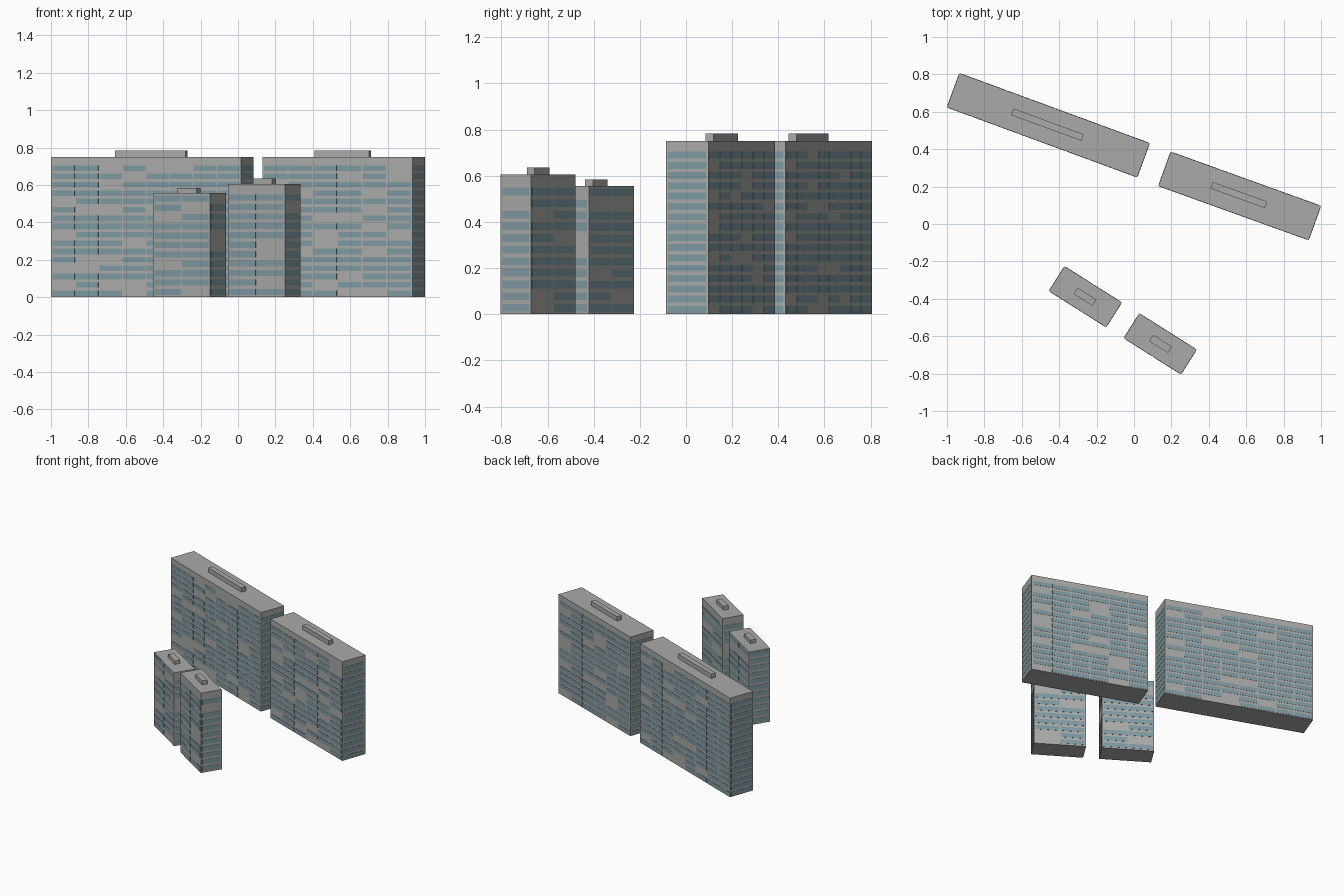
import bpy
import bmesh
import math
import random
from mathutils import Matrix, Vector

cube = bpy.data.objects.get("Cube")
if cube:
    bpy.data.objects.remove(cube, do_unlink=True)

random.seed(7)


def make_material(name, colour):
    mat = bpy.data.materials.new(name)
    mat.use_nodes = True
    mat.diffuse_color = colour
    bsdf = mat.node_tree.nodes["Principled BSDF"]
    bsdf.inputs["Base Color"].default_value = colour
    bsdf.inputs["Roughness"].default_value = 0.8
    return mat


CONCRETE = make_material("concrete grey", (0.40, 0.41, 0.395, 1))
GLASS = make_material("window blue grey", (0.21, 0.32, 0.36, 1))


def add_box(bm, centre, size):
    matrix = Matrix.Translation(centre) @ Matrix.Diagonal((*size, 1))
    bmesh.ops.create_cube(bm, size=1, matrix=matrix)


def finish(bm, name, material, place):
    mesh = bpy.data.meshes.new(name)
    bm.to_mesh(mesh)
    bm.free()
    mesh.materials.append(material)
    obj = bpy.data.objects.new(name, mesh)
    obj.matrix_world = place
    bpy.context.collection.objects.link(obj)


def add_facade(bm, width, offset, turn, columns, rows, first, pitch, tall, missing):
    """Thin window plates on one wall, with some cells left blank."""
    rotation = Matrix.Rotation(turn, 4, "Z")
    cell = (width - 0.012) / columns
    for row in range(rows):
        for col in range(columns):
            if random.random() < missing:
                continue
            x = (col + 0.5 - columns / 2) * cell
            spot = Vector((x, -offset, first + row * pitch))
            matrix = (rotation @ Matrix.Translation(spot)
                      @ Matrix.Diagonal((cell - 0.008, 0.003, tall, 1)))
            bmesh.ops.create_cube(bm, size=1, matrix=matrix)


def build_block(name, centre, angle, size, roof_box, roof_centre,
                columns, rows, first, pitch, tall, end_missing):
    length, depth, height = size
    turn = Matrix.Rotation(math.radians(angle), 4, "Z")
    place = Matrix.Translation((*centre, 0)) @ turn

    # Main slab
    bm = bmesh.new()
    add_box(bm, (0, 0, height / 2), size)
    finish(bm, name + "_walls", CONCRETE, place)

    # Rooftop plant room
    bm = bmesh.new()
    add_box(bm, (0, 0, height + roof_box[2] / 2), roof_box)
    finish(bm, name + "_plant_room", CONCRETE,
           Matrix.Translation((*roof_centre, 0)) @ turn)

    # Windows on the two long walls and the two end walls
    bm = bmesh.new()
    for side in range(4):
        long_wall = side % 2 == 0
        add_facade(bm, length if long_wall else depth,
                   (depth if long_wall else length) / 2,
                   side * math.pi / 2, columns if long_wall else 1,
                   rows, first, pitch, tall,
                   0.15 if long_wall else end_missing)
    finish(bm, name + "_windows", GLASS, place)


# Two long slabs at the back
build_block("left_slab", (-0.458, 0.528), -20.2, (1.084, 0.194, 0.75),
            (0.40, 0.037, 0.033), (-0.463, 0.531),
            8, 16, 0.021, 0.0446, 0.03, 0.0)
build_block("right_slab", (0.565, 0.150), -19.8, (0.854, 0.194, 0.75),
            (0.309, 0.037, 0.033), (0.560, 0.155),
            6, 16, 0.021, 0.0446, 0.03, 0.0)

# Two short towers at the front
build_block("left_tower", (-0.260, -0.389), -32.3, (0.362, 0.156, 0.556),
            (0.118, 0.04, 0.027), (-0.262, -0.389),
            2, 11, 0.028, 0.05, 0.033, 0.15)
build_block("right_tower", (0.140, -0.641), -32.3, (0.362, 0.156, 0.605),
            (0.118, 0.04, 0.03), (0.142, -0.641),
            2, 11, 0.028, 0.0504, 0.033, 0.15)
